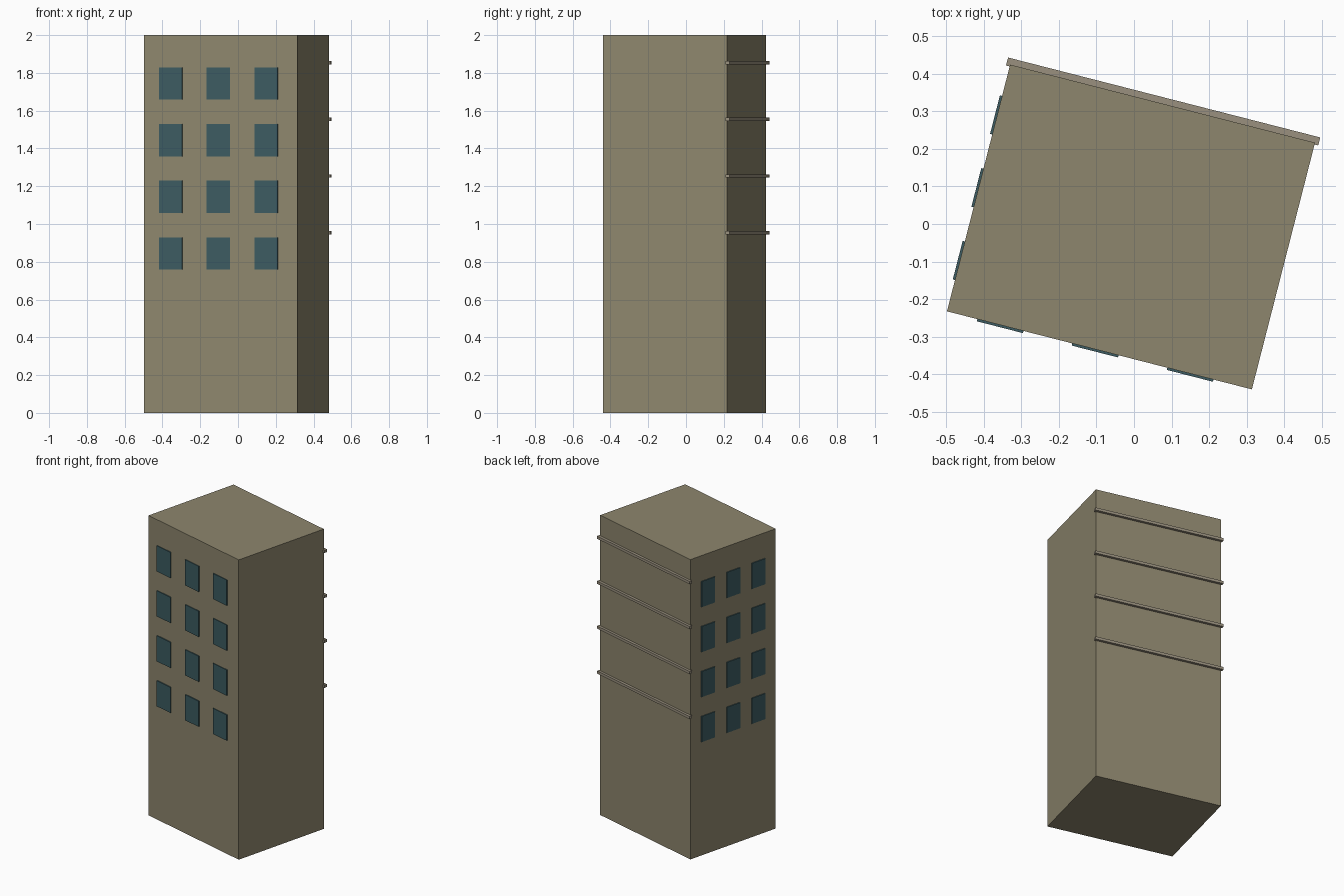
import bpy
from math import radians
from mathutils import Matrix

if "Cube" in bpy.data.objects:
    bpy.data.objects.remove(bpy.data.objects["Cube"])

W, D, H = 0.838, 0.678, 2.0
PLACE = Matrix.Translation((-0.008, -0.008, 0)) @ Matrix.Rotation(radians(-14.36), 4, 'Z')


def material(name, color):
    m = bpy.data.materials.new(name)
    m.diffuse_color = (*color, 1)
    m.use_nodes = True
    m.node_tree.nodes["Principled BSDF"].inputs["Base Color"].default_value = m.diffuse_color
    return m


wall_mat = material("stone", (0.27, 0.24, 0.155))
glass_mat = material("glass", (0.045, 0.105, 0.12))
ledge_mat = material("ledge_stone", (0.32, 0.28, 0.21))


def box(name, center, size, mat):
    """Box given in the tower's own axes, then turned into place."""
    bpy.ops.mesh.primitive_cube_add(size=1)
    ob = bpy.context.object
    ob.name = name
    ob.data.transform(PLACE @ Matrix.Translation(center) @ Matrix.Diagonal((*size, 1)))
    ob.data.materials.append(mat)
    return ob


# Main block
box("tower", (0, 0, H / 2), (W, D, H), wall_mat)

for floor in range(4):
    z = 0.844 + 0.3 * floor
    # Windows on the front and left walls, slightly proud
    for i in (-1, 0, 1):
        box("front_window", (-0.011 + 0.261 * i, -D / 2, z), (0.127, 0.012, 0.171), glass_mat)
        box("left_window", (-W / 2, 0.2 * i, z), (0.012, 0.106, 0.171), glass_mat)
    # Thin ledge along the back wall
    box("back_ledge", (0, 0.345, 0.954 + 0.3 * floor), (0.858, 0.022, 0.018), ledge_mat)
